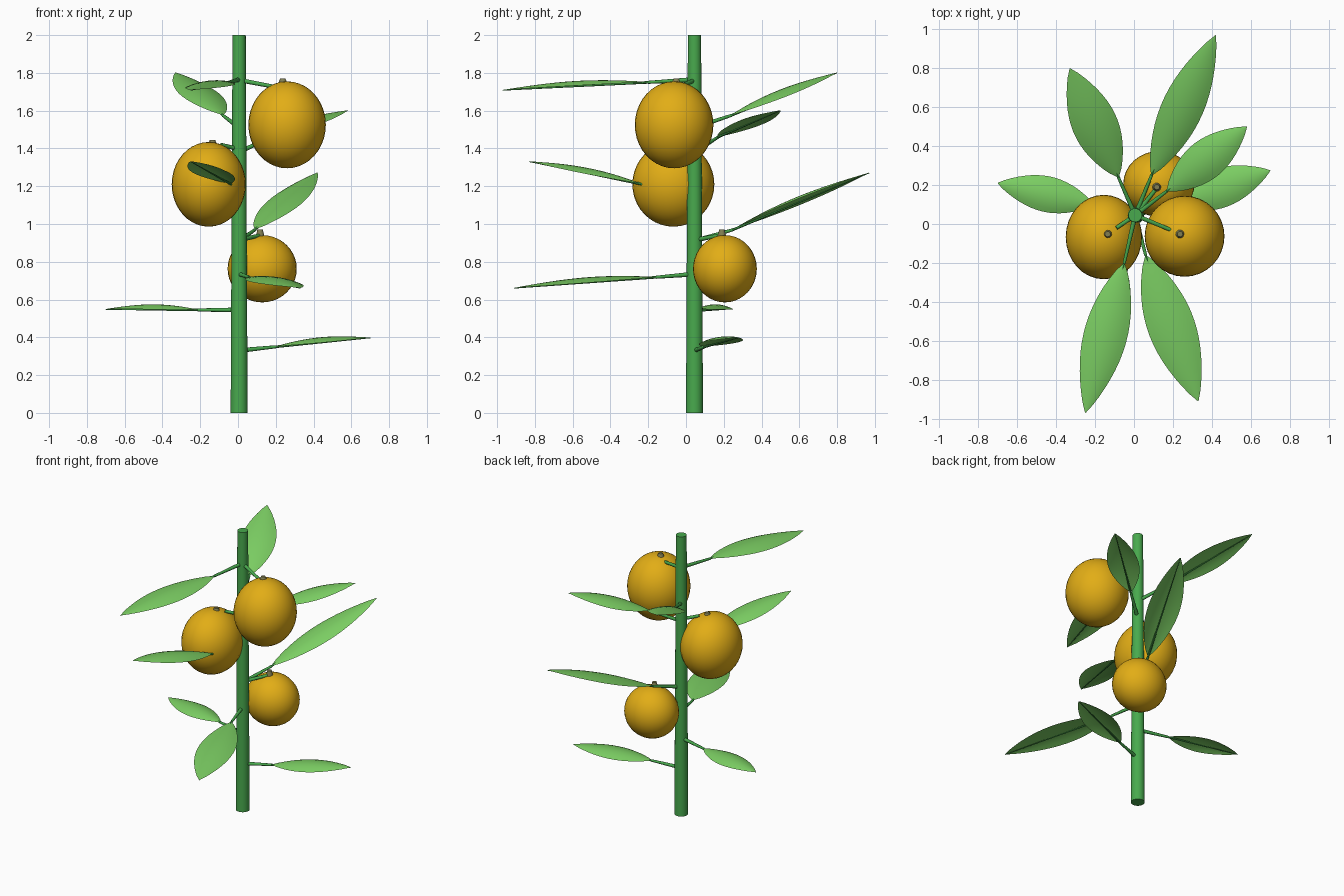
import bpy, bmesh, math
from mathutils import Vector

if "Cube" in bpy.data.objects:
    bpy.data.objects.remove(bpy.data.objects["Cube"])


def material(name, rgb):
    m = bpy.data.materials.new(name)
    m.diffuse_color = (*rgb, 1)
    m.use_nodes = True
    m.node_tree.nodes["Principled BSDF"].inputs["Base Color"].default_value = m.diffuse_color
    return m


STEM = material("stem green", (0.065, 0.40, 0.075))
LEAF = material("leaf green", (0.20, 0.62, 0.125))
FRUIT = material("orange peel", (0.76, 0.42, 0.008))
NUB = material("dry stalk", (0.22, 0.21, 0.085))


def finish(name, bm, mat, angle=50):
    me = bpy.data.meshes.new(name)
    bm.to_mesh(me)
    bm.free()
    me.materials.append(mat)
    ob = bpy.data.objects.new(name, me)
    bpy.context.collection.objects.link(ob)
    bpy.ops.object.select_all(action='DESELECT')
    ob.select_set(True)
    bpy.context.view_layer.objects.active = ob
    bpy.ops.object.shade_smooth_by_angle(angle=math.radians(angle))
    return ob


def rod(name, a, b, r1, r2, mat=STEM, sides=10):
    """Tapered rod between two points."""
    a, b = Vector(a), Vector(b)
    d = b - a
    bm = bmesh.new()
    bmesh.ops.create_cone(bm, cap_ends=True, segments=sides, radius1=r1,
                          radius2=r2, depth=d.length)
    m = d.to_track_quat('Z', 'Y').to_matrix().to_4x4()
    m.translation = (a + b) / 2
    bm.transform(m)
    return finish(name, bm, mat)


def leaf(name, base, tip, half_width, crest=0.026, rows=16, cols=8):
    """Pointed blade, bulging upward along the middle."""
    base, tip = Vector(base), Vector(tip)
    d = tip - base
    side = d.cross(Vector((0, 0, 1))).normalized()
    up = side.cross(d).normalized()
    bm = bmesh.new()
    grid = []
    for i in range(rows + 1):
        t = i / rows
        s = max(0.0, math.sin(math.pi * t ** 0.95))
        w = half_width * s ** 0.85 + 0.002
        row = []
        for j in range(cols + 1):
            v = 2 * j / cols - 1
            h = crest * s * (1 - v * v) + 0.002
            row.append(bm.verts.new(base + d * t + side * (v * w) + up * h))
        grid.append(row)
    for i in range(rows):
        for j in range(cols):
            bm.faces.new((grid[i][j], grid[i][j + 1],
                          grid[i + 1][j + 1], grid[i + 1][j]))
    bm.normal_update()
    if sum(f.normal.z for f in bm.faces) < 0:
        bmesh.ops.reverse_faces(bm, faces=bm.faces[:])
    return finish(name, bm, LEAF)


# Main upright stem
AX, AY = 0.006, 0.045
rod("main_stem", (AX, AY, 0), (AX, AY, 2.0), 0.045, 0.035, sides=32)

# Leaves: attach height, blade base, blade tip, half width
leaves = [
    (1.51, (-0.08, 0.24, 1.575), (-0.33, 0.80, 1.80), 0.115),
    (0.91, (0.09, 0.25, 0.97), (0.42, 0.97, 1.27), 0.105),
    (1.38, (0.17, 0.17, 1.46), (0.58, 0.50, 1.60), 0.10),
    (0.33, (0.20, 0.10, 0.35), (0.70, 0.275, 0.397), 0.10),
    (0.545, (-0.21, 0.10, 0.545), (-0.70, 0.21, 0.548), 0.09),
    (1.765, (-0.05, -0.20, 1.75), (-0.25, -0.97, 1.708), 0.11),
    (0.735, (0.06, -0.16, 0.718), (0.33, -0.91, 0.66), 0.12),
    (1.15, (-0.04, -0.24, 1.212), (-0.25, -0.83, 1.33), 0.10),
]
for n, (z, base, tip, hw) in enumerate(leaves, 1):
    rod(f"leaf_stalk_{n}", (AX, AY, z), base, 0.013, 0.008)
    rod(f"leaf_vein_{n}", base, tip, 0.007, 0.002, sides=6)
    leaf(f"leaf_{n}", base, tip, hw)

# Fruits: centre, radii, nub foot, branch height and branch end
fruits = [
    ((0.26, -0.063, 1.525), (0.205, 0.208, 0.23),
     (0.237, -0.052, 1.745), 1.762, (0.20, -0.035, 1.725)),
    ((-0.155, -0.067, 1.21), (0.196, 0.217, 0.224),
     (-0.135, -0.052, 1.42), 1.395, (-0.09, -0.02, 1.42)),
    ((0.128, 0.206, 0.763), (0.183, 0.169, 0.178),
     (0.117, 0.19, 0.93), 0.915, (0.117, 0.185, 0.94)),
]
for n, (c, r, foot, z, end) in enumerate(fruits, 1):
    bm = bmesh.new()
    bmesh.ops.create_uvsphere(bm, u_segments=32, v_segments=20, radius=1)
    for v in bm.verts:
        v.co = Vector([c[k] + v.co[k] * r[k] for k in range(3)])
    finish(f"fruit_{n}", bm, FRUIT)
    rod(f"fruit_branch_{n}", (AX, AY, z), end, 0.012, 0.01)
    lift = 0.042 if n == 3 else 0.025
    rod(f"fruit_nub_{n}", foot, (foot[0], foot[1], foot[2] + lift),
        0.024, 0.014, NUB, 12)
